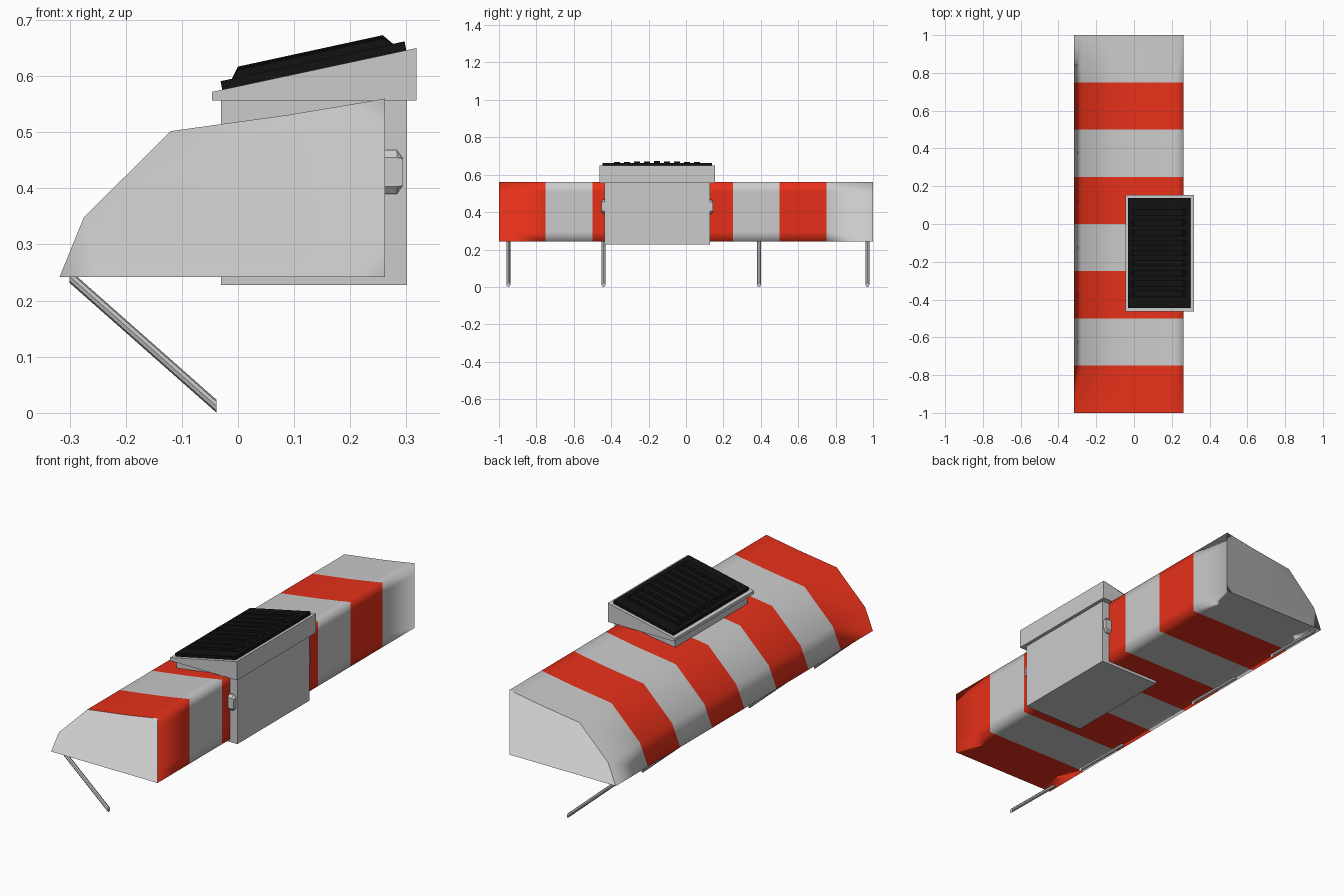
import bpy, bmesh, math

if "Cube" in bpy.data.objects:
    bpy.data.objects.remove(bpy.data.objects["Cube"])


def material(name, rgb):
    m = bpy.data.materials.new(name)
    m.diffuse_color = (*rgb, 1)
    m.use_nodes = True
    m.node_tree.nodes["Principled BSDF"].inputs["Base Color"].default_value = m.diffuse_color
    return m


RED = material("red_paint", (0.8, 0.03, 0.01))
BLACK = material("black_panel", (0.006, 0.006, 0.006))


def finish(bm, name, mats=()):
    bmesh.ops.recalc_face_normals(bm, faces=bm.faces[:])
    me = bpy.data.meshes.new(name)
    bm.to_mesh(me)
    bm.free()
    for m in mats:
        me.materials.append(m)
    ob = bpy.data.objects.new(name, me)
    bpy.context.collection.objects.link(ob)
    return ob


def loft(rings, bm=None):
    """Skin a list of closed point rings and cap both ends."""
    bm = bm or bmesh.new()
    rows = [[bm.verts.new(p) for p in r] for r in rings]
    for a, b in zip(rows, rows[1:]):
        for k in range(len(a)):
            j = (k + 1) % len(a)
            bm.faces.new((a[k], a[j], b[j], b[k]))
    bm.faces.new(rows[0])
    bm.faces.new(rows[-1])
    return bm


def prism(name, pts, y0, y1, mats=()):
    return finish(loft([[(x, y, z) for x, z in pts] for y in (y0, y1)]), name, mats)


# striped barrier body: one profile lofted through the stripe borders
profile = [(-0.318, 0.242), (-0.275, 0.348), (-0.12, 0.502), (0.09, 0.531),
           (0.21, 0.551), (0.262, 0.56), (0.262, 0.51), (0.262, 0.295),
           (0.262, 0.242), (0.21, 0.242), (-0.25, 0.242)]
bm = loft([[(x, -1 + 0.25 * i, z) for x, z in profile] for i in range(9)])
caps = [f for f in bm.faces if len(f.verts) > 4]
for f in bm.faces:
    f.smooth = True
    y = f.calc_center_median().y
    if abs(y) < 0.99 and int((y + 1) / 0.25) % 2 == 0:
        f.material_index = 1
bmesh.ops.inset_region(bm, faces=caps, thickness=0.05)
for f in bm.faces:
    f.smooth = True
finish(bm, "barrier_body", (None, RED))

# equipment box and its sloped lid
Y0, Y1 = -0.435, 0.127
prism("equipment_box", [(-0.03, 0.228), (0.301, 0.228), (0.301, 0.56), (-0.03, 0.56)], Y0, Y1)
prism("sloped_lid", [(-0.046, 0.557), (0.318, 0.557), (0.318, 0.65), (-0.046, 0.572)], -0.463, 0.154)

# black panel plate and the ribs across it
prism("panel_plate", [(-0.028, 0.575), (0.3, 0.645), (0.297, 0.662), (-0.031, 0.591)],
      -0.446, 0.138, (BLACK,))
for i in range(9):
    y = -0.154 + (i - 4) * 0.0535
    d = 0.0015 * abs(i - 4)
    prism("panel_rib", [(-0.012, 0.593), (0.278, 0.656), (0.258, 0.673 - d), (0.0, 0.617 - d)],
          y - 0.016, y + 0.016, (BLACK,))

# side latches with chamfered outer faces
for wall, s in ((Y0, -1), (Y1, 1)):
    def ring(dy, c):
        xa, xb, za, zb = 0.245 + c * 0.7, 0.294, 0.39 + c, 0.468 - c
        return [(xa, wall + s * dy, za), (xb - 0.011, wall + s * dy, za),
                (xb, wall + s * dy, 0.405), (xb, wall + s * dy, 0.453),
                (xb - 0.011, wall + s * dy, zb), (xa, wall + s * dy, zb)]
    finish(loft([ring(-0.005, 0), ring(0.007, 0), ring(0.018, 0.013)]), "side_latch")

# slanted support legs
for y in (-0.95, -0.441, 0.39, 0.97):
    rings = []
    for x, z in ((-0.3, 0.243), (-0.038, 0.0115)):
        rings.append([(x, y + 0.0105 * math.cos(a), z + 0.0115 * math.sin(a))
                      for a in (k * math.pi / 4 for k in range(8))])
    finish(loft(rings), "support_leg")
